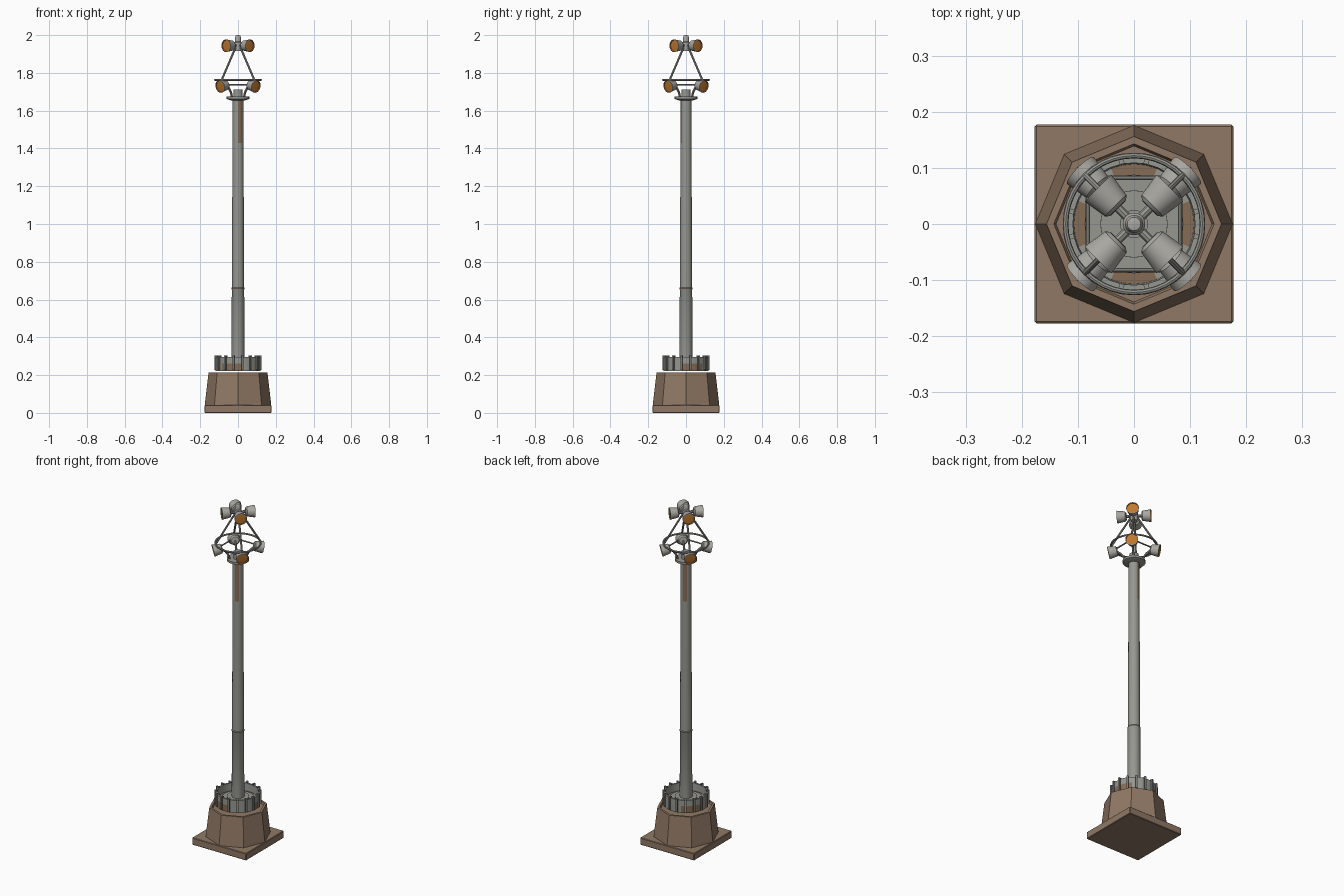
import bpy, bmesh, math
from mathutils import Vector, Matrix

if "Cube" in bpy.data.objects:
    bpy.data.objects.remove(bpy.data.objects["Cube"])


def material(name, rgb):
    m = bpy.data.materials.new(name)
    m.diffuse_color = (*rgb, 1)
    m.use_nodes = True
    m.node_tree.nodes["Principled BSDF"].inputs["Base Color"].default_value = m.diffuse_color
    return m


STONE = material("brown stone", (0.28, 0.19, 0.13))
METAL = material("grey metal", (0.31, 0.31, 0.285))
PALE = material("pale grey metal", (0.40, 0.39, 0.36))
RUST = material("rust", (0.24, 0.15, 0.09))
DARK = material("dark steel", (0.15, 0.15, 0.14))
AMBER = material("amber lens", (0.52, 0.19, 0.03))


def finish(bm, name, mats, rule=None, smooth=True):
    bmesh.ops.recalc_face_normals(bm, faces=bm.faces[:])
    if rule:
        for f in bm.faces:
            f.material_index = rule(f.calc_center_median())
    me = bpy.data.meshes.new(name)
    bm.to_mesh(me)
    bm.free()
    ob = bpy.data.objects.new(name, me)
    bpy.context.collection.objects.link(ob)
    for m in mats:
        me.materials.append(m)
    if smooth:
        bpy.ops.object.select_all(action='DESELECT')
        ob.select_set(True)
        bpy.context.view_layer.objects.active = ob
        bpy.ops.object.shade_smooth_by_angle(angle=math.radians(35))
    return ob


def lathe(name, profile, sides, mats, rule=None, smooth=True, matrix=None):
    """Spin (radius, height) points around z."""
    bm = bmesh.new()
    vs = [bm.verts.new((r, 0, z)) for r, z in profile]
    es = [bm.edges.new(p) for p in zip(vs, vs[1:])]
    bmesh.ops.spin(bm, geom=vs + es, cent=(0, 0, 0), axis=(0, 0, 1),
                   angle=math.tau, steps=sides, use_duplicate=False)
    bmesh.ops.remove_doubles(bm, verts=bm.verts[:], dist=1e-5)
    ob = finish(bm, name, mats, rule, smooth)
    if matrix:
        ob.data.transform(matrix)
    return ob


def rods(name, pairs, r, mat, sides=8):
    """Round bars between pairs of points."""
    bm = bmesh.new()
    for a, b in pairs:
        a, b = Vector(a), Vector(b)
        d = b - a
        m = Matrix.Translation((a + b) / 2) @ d.to_track_quat('Z', 'Y').to_matrix().to_4x4()
        bmesh.ops.create_cone(bm, cap_ends=True, segments=sides, radius1=r, radius2=r,
                              depth=d.length, matrix=m)
    return finish(bm, name, [mat])


def box(bm, size, matrix):
    bmesh.ops.create_cube(bm, size=1, matrix=matrix @ Matrix.Diagonal((*size, 1)))


def polar(r, ang, z):
    return (r * math.cos(ang), r * math.sin(ang), z)


DIAGONALS = [math.radians(45 + 90 * i) for i in range(4)]

# Square foot slab
bm = bmesh.new()
box(bm, (0.354, 0.354, 0.042), Matrix.Translation((0, 0, 0.021)))
bmesh.ops.bevel(bm, geom=bm.edges[:], offset=0.003, segments=1, affect='EDGES')
finish(bm, "foot_slab", [STONE], smooth=False)

# Eight-sided tapered plinth with a lip
lathe("plinth", [(0, 0.04), (0.176, 0.04), (0.174, 0.06), (0.156, 0.213),
                 (0.143, 0.213), (0.139, 0.203), (0, 0.203)], 8, [STONE], smooth=False)

# Open drum, rusty along parts of its lower edge
def drum_rule(c):
    ang = math.atan2(c.y, c.x)
    return int((c.z < 0.255 and c.xy.length > 0.1 and math.sin(3 * ang + 0.6) > 0.1)
               or (c.z < 0.27 and 0.085 < c.xy.length < 0.105 and math.cos(4 * ang) > 0))


lathe("drum", [(0, 0.222), (0.119, 0.222), (0.119, 0.262), (0.119, 0.296), (0.109, 0.296),
               (0.107, 0.252), (0.088, 0.252), (0.088, 0.26), (0.06, 0.26), (0.06, 0.268),
               (0, 0.268)], 32, [METAL, RUST], drum_rule)

# Gusset plates around the drum
bm = bmesh.new()
for i in range(16):
    m = Matrix.Rotation(math.tau * (i + 0.5) / 16, 4, 'Z') @ Matrix.Translation((0.118, 0, 0.265))
    box(bm, (0.018, 0.009, 0.078), m)
finish(bm, "drum_gussets", [METAL, DARK], lambda c: int(c.z < 0.3 and c.xy.length < 0.125),
       smooth=False)

# Tapered pole with a joint and a rusty streak near the top
def pole_rule(c):
    ang = math.atan2(c.y, c.x)
    streak = c.z > 1.43 and math.cos(2 * (ang + math.radians(70))) > 0.75
    return int(streak or 0.655 < c.z < 0.661)


lathe("pole", [(0, 0.222), (0.034, 0.222), (0.033, 0.652), (0.035, 0.656), (0.035, 0.660),
               (0.032, 0.664), (0.0295, 1.43), (0.029, 1.56), (0.0285, 1.66), (0, 1.66)],
      24, [METAL, RUST], pole_rule)

# Head plate and stub on the pole
lathe("head_plate", [(0, 1.655), (0.04, 1.655), (0.06, 1.662), (0.06, 1.674), (0.025, 1.674),
                     (0.025, 1.712), (0, 1.712)], 24, [METAL])

# Round hoop and square brace of the lamp cage
lathe("hoop", [(0.122 + 0.005 * math.cos(math.tau * i / 8), 1.763 + 0.005 * math.sin(math.tau * i / 8))
               for i in range(9)], 40, [METAL])
q = 0.082
corners = [(q, q, 1.738), (-q, q, 1.738), (-q, -q, 1.738), (q, -q, 1.738)]
rods("square_brace", list(zip(corners, corners[1:] + corners[:1])), 0.004, METAL)

# Sloping struts up to the top post, and curved arms out to the lower lamps
rods("cage_struts", [(polar(0.122, a, 1.763), polar(0.018, a, 1.935)) for a in DIAGONALS],
     0.0055, METAL)
arms = []
for a in DIAGONALS:
    pts = [polar(0.045, a, 1.67), polar(0.052, a, 1.695), polar(0.068, a, 1.718),
           polar(0.095, a, 1.738), polar(0.122, a, 1.763)]
    arms += list(zip(pts, pts[1:]))
rods("lower_arms", arms, 0.006, METAL)

# Top post with a rounded cap
lathe("top_post", [(0, 1.915), (0.018, 1.915), (0.02, 1.93), (0.02, 1.96), (0.016, 1.965),
                   (0.016, 1.988), (0.012, 1.997), (0, 2.0)], 20, [PALE])
rods("upper_brackets", [(polar(0.01, a, 1.945), polar(0.045, a, 1.945)) for a in DIAGONALS],
     0.008, METAL)


# Lamps: tapered housings with recessed amber lenses, facing outward
LAMP = [(0, 0), (0.020, 0), (0.027, 0.006), (0.034, 0.05), (0.0305, 0.05), (0.030, 0.045), (0, 0.047)]


def lamp(name, a, radius, z, tilt):
    m = (Matrix.Translation(polar(radius, a, z)) @ Matrix.Rotation(a, 4, 'Z')
         @ Matrix.Rotation(math.radians(90 + tilt), 4, 'Y'))
    lathe(name, LAMP, 20, [PALE, AMBER],
          lambda c: int(c.z > 0.0445 and c.xy.length < 0.0303), matrix=m)


for i, a in enumerate(DIAGONALS):
    lamp(f"upper_lamp_{i + 1}", a, 0.040, 1.945, 2)
    lamp(f"lower_lamp_{i + 1}", a, 0.086, 1.738, 12)
